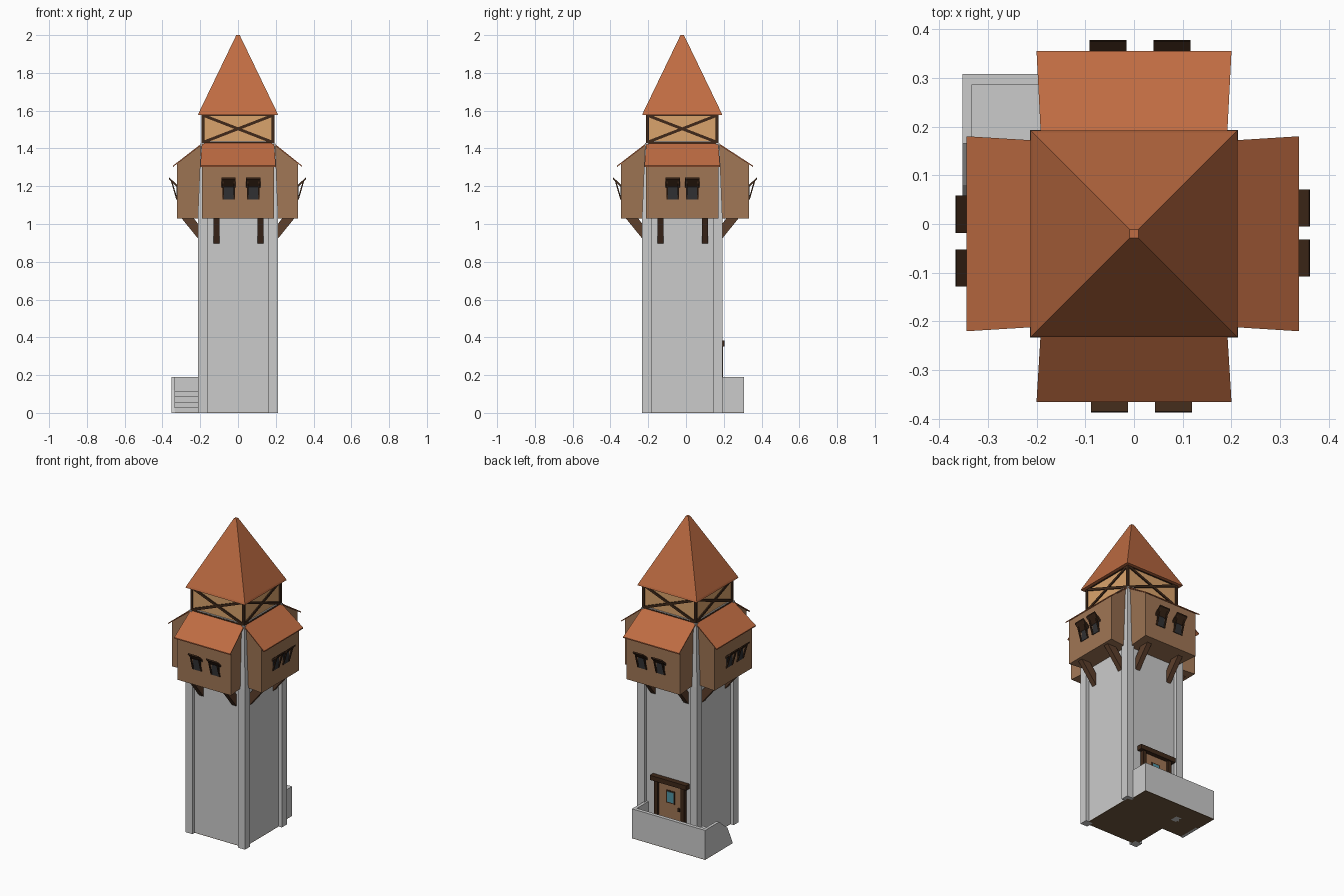
import bpy, bmesh
from math import pi, atan2, hypot
from mathutils import Matrix, Vector

if "Cube" in bpy.data.objects:
    bpy.data.objects.remove(bpy.data.objects["Cube"])


def mat(name, r, g, b):
    m = bpy.data.materials.new(name)
    m.diffuse_color = (r, g, b, 1)
    m.use_nodes = True
    m.node_tree.nodes["Principled BSDF"].inputs["Base Color"].default_value = m.diffuse_color
    return m


ROOF = mat("clay_tile", .52, .15, .055)
PLANK = mat("plank", .35, .18, .09)
TAN = mat("plaster", .70, .37, .15)
WOOD = mat("dark_wood", .05, .022, .01)
STRUT = mat("strut_wood", .11, .05, .025)
PANE = mat("dark_pane", .03, .03, .032)
GLASS = mat("glass", .08, .30, .38)
EARTH = mat("earth", .16, .10, .05)
CENTRE = Matrix.Translation((0, -.02, 0))
ID = Matrix.Identity(4)


def build(name, verts, faces, m=None, M=ID):
    bm = bmesh.new()
    vs = [bm.verts.new(M @ Vector(v)) for v in verts]
    for f in faces:
        bm.faces.new([vs[i] for i in f])
    bmesh.ops.recalc_face_normals(bm, faces=bm.faces)
    me = bpy.data.meshes.new(name)
    bm.to_mesh(me)
    bm.free()
    ob = bpy.data.objects.new(name, me)
    bpy.context.collection.objects.link(ob)
    if m:
        me.materials.append(m)
    return ob


def prism(name, prof, cx, half, m=None, M=ID):
    """(y, z) profile spread along x; half may be one width or one per point."""
    n = len(prof)
    h = half if isinstance(half, (list, tuple)) else [half] * n
    vs = [(cx + s * h[i], y, z) for s in (-1, 1) for i, (y, z) in enumerate(prof)]
    fs = [list(range(n)), list(range(n, 2 * n))]
    fs += [[i, (i + 1) % n, n + (i + 1) % n, n + i] for i in range(n)]
    return build(name, vs, fs, m, M)


def box(name, x0, x1, y0, y1, z0, z1, m=None, M=ID):
    return prism(name, [(y0, z0), (y1, z0), (y1, z1), (y0, z1)],
                 (x0 + x1) / 2, (x1 - x0) / 2, m, M)


def stack(name, rings, m=None, M=ID):
    """Square sections (x0, x1, y0, y1, z) joined from bottom to top."""
    vs = [p for a, b, c, d, z in rings
          for p in ((a, c, z), (b, c, z), (b, d, z), (a, d, z))]
    n = len(rings)
    fs = [[0, 1, 2, 3], [4 * n - 4 + i for i in range(4)]]
    for k in range(n - 1):
        fs += [[4 * k + i, 4 * k + (i + 1) % 4, 4 * k + 4 + (i + 1) % 4, 4 * k + 4 + i]
               for i in range(4)]
    return build(name, vs, fs, m, M)


def beam(name, x0, z0, x1, z1, y0, y1, w, m, M):
    """Straight timber lying in a wall plane."""
    L = hypot(x1 - x0, z1 - z0) / 2
    T = Matrix.Translation(((x0 + x1) / 2, 0, (z0 + z1) / 2)) @ \
        Matrix.Rotation(-atan2(z1 - z0, x1 - x0), 4, 'Y')
    return box(name, -L, L, y0, y1, -w / 2, w / 2, m, M @ T)


# Stone shaft with corner posts that taper between the bays
box("tower_shaft", -.19, .19, -.19, .19, .003, 1.44, None, CENTRE)
box("tower_underside", -.19, .19, -.19, .19, 0, .003, EARTH, CENTRE)
for i in range(4):
    R = CENTRE @ Matrix.Rotation(i * pi / 2, 4, 'Z')
    stack("corner_post", [(.162, .213, .162, .213, 0), (.162, .213, .162, .213, 1.03),
                          (.18, .197, .18, .197, 1.43)], None, R)

# Four overhanging bays: angle, depth, window centres
bays = [("front", 0, .323, (-.05, .081)), ("right", pi / 2, .317, (-.05, .053)),
        ("back", pi, .353, (-.078, .053)), ("left", -pi / 2, .322, (-.04, .07))]
for side, ang, D, wins in bays:
    R = CENTRE @ Matrix.Rotation(ang, 4, 'Z')
    slope = .125 / (D + .022 - .185)
    zt = 1.305 + .022 * slope
    prism(side + "_bay", [(-D, 1.03), (-D, zt - .002), (-.187, 1.425), (-.187, 1.03)], 0,
          [.191, .191, .176, .176], PLANK, R)
    e = D + .022
    prism(side + "_bay_roof", [(-e, 1.302), (-e, 1.309), (-.18, 1.436), (-.18, 1.428)], 0,
          [.2, .2, .19, .19], ROOF, R)
    for cx in (-.115, .12):
        prism(side + "_strut", [(-.30, 1.032), (-.235, 1.032), (-.185, .965), (-.185, .89)],
              cx, .016, STRUT, R)
    for cx in wins:
        box(side + "_window_pane", cx - .027, cx + .027, -D - .004, -D + .01,
            1.13, 1.21, PANE, R)
        # Awning shutter tilted up and out, held by two props
        prism(side + "_shutter", [(-D + .003, 1.19), (-D + .003, 1.205),
                                  (-D - .042, 1.246), (-D - .044, 1.237)],
              cx, .038, WOOD, R)
        for s in (-1, 1):
            prism(side + "_shutter_prop", [(-D + .002, 1.13), (-D - .005, 1.13),
                                           (-D - .034, 1.23), (-D - .027, 1.23)],
                  cx + s * .029, .004, WOOD, R)

# Half-timbered storey
box("timbered_storey", -.184, .184, -.184, .184, 1.42, 1.585, TAN, CENTRE)
for i in range(4):
    R = CENTRE @ Matrix.Rotation(i * pi / 2, 4, 'Z')
    box("corner_timber", .177, .192, .177, .192, 1.42, 1.582, WOOD, R)
    for a, b in ((1.435, 1.573), (1.573, 1.435)):
        beam("cross_brace", -.178, a, .178, b, -.191, -.18, .015, WOOD, R)
    beam("top_rail", -.18, 1.578, .18, 1.578, -.191, -.18, .01, WOOD, R)
    beam("bottom_rail", -.18, 1.431, .18, 1.431, -.191, -.18, .01, WOOD, R)

# Pyramid roof
stack("spire_roof", [(-.212, .212, -.212, .212, 1.576), (-.208, .208, -.208, .208, 1.588),
                     (-.009, .009, -.009, .009, 2.0)], ROOF, CENTRE)

# Porch landing with parapet and side steps
X0, X1, Y1, TOP, FLOOR = -.352, .17, .308, .19, .117
box("porch_floor", X0 + .01, X1 - .01, .165, Y1 - .01, .003, FLOOR)
box("porch_underside", X0, X1, .165, Y1, 0, .003, EARTH)
box("porch_back_wall", X0 + .019, X1, Y1 - .023, Y1, .003, TOP)
box("porch_end_wall", X1 - .02, X1, .16, Y1 - .023, .003, TOP)
prism("porch_stair_wall", [(Y1, 0), (Y1, TOP), (.165, TOP), (.08, .12), (.025, 0)],
      X0 + .0095, .0095)
for k in range(4):
    box("step", X0 + .015, -.185, .03 + k * .035, .17, .003, FLOOR * (k + 1) / 4 - .0005)
box("step_underside", X0 + .019, -.19, .03, .165, 0, .003, EARTH)

# Door on the back wall, above the landing
DX, W = -.015, .17
box("door", DX - .085, DX + .085, W - .01, W + .008, FLOOR, .355, PLANK)
for s in (-1, 1):
    box("door_jamb", DX + s * .095 - .013, DX + s * .095 + .013, W - .01, W + .025,
        FLOOR, .355, WOOD)
box("door_lintel", DX - .13, DX + .13, W - .01, W + .035, .352, .382, WOOD)
box("door_window_frame", DX - .031, DX + .031, W, W + .011, .225, .307, WOOD)
box("door_window", DX - .023, DX + .023, W, W + .014, .233, .299, GLASS)
box("door_handle", DX - .068, DX - .056, W, W + .02, .19, .21, WOOD)
